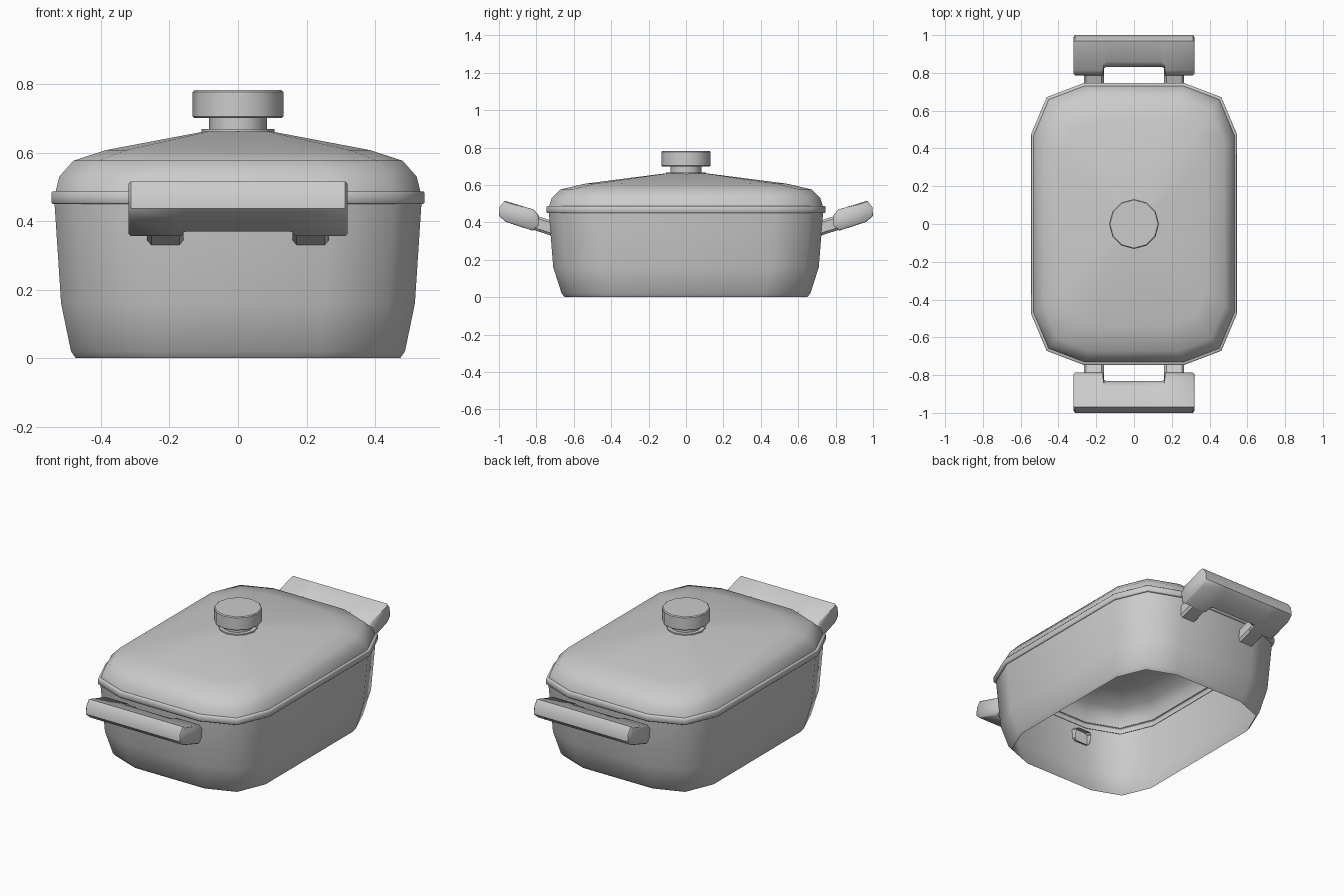
import bpy, bmesh, math

if "Cube" in bpy.data.objects:
    bpy.data.objects.remove(bpy.data.objects["Cube"])


def loft(name, rings, cap_start=False, cap_end=False, angle=45):
    """Skin a list of equal-length point rings into one mesh object."""
    bm = bmesh.new()
    vr = [[bm.verts.new(p) for p in ring] for ring in rings]
    n = len(rings[0])
    for a, b in zip(vr, vr[1:]):
        for i in range(n):
            j = (i + 1) % n
            bm.faces.new((a[i], a[j], b[j], b[i]))
    if cap_start:
        bm.faces.new(vr[0][::-1])
    if cap_end:
        bm.faces.new(vr[-1])
    bmesh.ops.recalc_face_normals(bm, faces=bm.faces)
    me = bpy.data.meshes.new(name)
    bm.to_mesh(me)
    bm.free()
    ob = bpy.data.objects.new(name, me)
    bpy.context.collection.objects.link(ob)
    bpy.ops.object.select_all(action='DESELECT')
    bpy.context.view_layer.objects.active = ob
    ob.select_set(True)
    bpy.ops.object.shade_smooth_by_angle(angle=math.radians(angle))
    return ob


# Twelve-sided rounded rectangle, given as fractions of the half sizes
CORNER = [(1, 0.64), (0.85, 0.90), (0.49, 1)]
OUTLINE = (CORNER + [(-x, y) for x, y in CORNER[::-1]]
           + [(-x, -y) for x, y in CORNER] + [(x, -y) for x, y in CORNER[::-1]])


def outline(hx, hy, z):
    return [(x * hx, y * hy, z) for x, y in OUTLINE]


def shell(name, profile, angle=52, **kw):
    return loft(name, [outline(*p) for p in profile], angle=angle, **kw)


# Pot body, an open shell
shell("pot_body", [(0.473, 0.648, 0), (0.487, 0.665, 0.02), (0.516, 0.710, 0.16),
                   (0.535, 0.733, 0.45)])

# Rim band between pot and lid
shell("lid_rim", [(0.533, 0.731, 0.45), (0.541, 0.743, 0.45), (0.544, 0.746, 0.454),
                  (0.544, 0.746, 0.483), (0.541, 0.743, 0.487), (0.530, 0.730, 0.487)])

# Domed lid
shell("lid", [(0.532, 0.732, 0.486), (0.521, 0.718, 0.53), (0.480, 0.672, 0.576),
              (0.385, 0.54, 0.607), (0.10, 0.12, 0.661)], cap_end=True)


# Twelve-sided knob: flange, stem and cap in one turned profile
def circle(r, z, n=12):
    return [(r * math.cos(math.tau * i / n), r * math.sin(math.tau * i / n), z)
            for i in range(n)]


KNOB = [(0.107, 0.655), (0.107, 0.668), (0.084, 0.668), (0.084, 0.70),
        (0.127, 0.70), (0.132, 0.705), (0.132, 0.777), (0.127, 0.782)]
loft("lid_knob", [circle(*p) for p in KNOB], cap_start=True, cap_end=True, angle=40)

# Grip cross-section in y, z; the first four points face the pot
INNER = [(0.818, 0.356), (0.789, 0.382), (0.786, 0.436), (0.813, 0.468)]
OUTER = [(0.970, 0.516), (0.996, 0.482), (1.0, 0.436), (0.966, 0.404)]


def grip_section(x, side, notch=0.0, shrink=1.0):
    pts = [(y + notch, z + 0.31 * notch) for y, z in INNER] + OUTER
    cy, cz = 0.893, 0.436
    return [(x, side * (cy + (y - cy) * shrink), cz + (z - cz) * shrink) for y, z in pts]


# Bracket: chamfered bar that runs from inside the wall into the grip
def bracket_section(xc, y, z, side):
    hx, hz, c = 0.053, 0.037, 0.012
    pts = [(hx, hz - c), (hx - c, hz), (c - hx, hz), (-hx, hz - c),
           (-hx, c - hz), (c - hx, -hz), (hx - c, -hz), (hx, c - hz)]
    return [(xc + px, side * (y - 0.3 * pz), z + pz) for px, pz in pts]


for side, label in ((-1, "front"), (1, "back")):
    half = [(0.32, 0, 0.90), (0.312, 0, 1), (0.164, 0, 1), (0.159, 0.038, 1), (0.147, 0.046, 1)]
    stations = [(-x, n, s) for x, n, s in half] + half[::-1]
    loft(label + "_grip", [grip_section(x, side, n, s) for x, n, s in stations],
         cap_start=True, cap_end=True, angle=50)
    for xc, lr in ((-0.212, "left"), (0.212, "right")):
        loft(f"{label}_{lr}_bracket",
             [bracket_section(xc, 0.695, 0.362, side), bracket_section(xc, 0.83, 0.405, side)],
             cap_end=True, angle=30)
